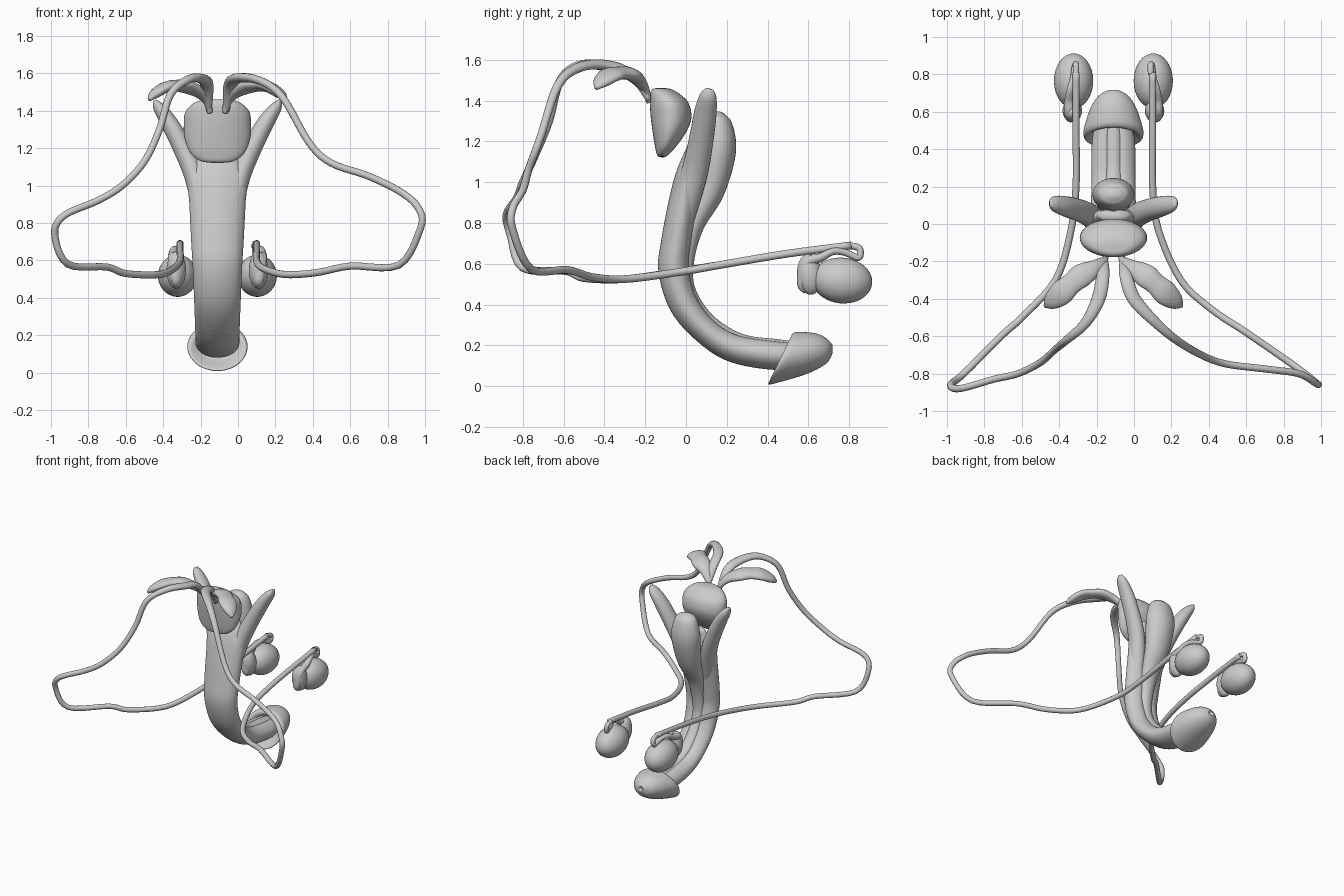
import bpy, bmesh, math
from mathutils import Vector, Quaternion

CX = -0.11   # mid-plane of the anatomical model


def smooth_rows(rows, n):
    """Catmull-Rom interpolation through rows of numbers."""
    out = []
    pad = [rows[0]] + list(rows) + [rows[-1]]
    for i in range(1, len(pad) - 2):
        p0, p1, p2, p3 = pad[i - 1:i + 3]
        for k in range(n):
            t = k / n
            out.append([0.5 * (2 * b + (c - a) * t + (2 * a - 5 * b + 4 * c - d) * t * t
                               + (3 * b - a - 3 * c + d) * t ** 3)
                        for a, b, c, d in zip(p0, p1, p2, p3)])
    out.append(list(rows[-1]))
    return out


def skin(name, rings):
    """Closed surface over a list of rings."""
    bm = bmesh.new()
    loops = [[bm.verts.new(p) for p in r] for r in rings]
    n = len(loops[0])
    for a, b in zip(loops, loops[1:]):
        for j in range(n):
            bm.faces.new((a[j], a[(j + 1) % n], b[(j + 1) % n], b[j]))
    bm.faces.new(loops[0][::-1])
    bm.faces.new(loops[-1])
    bmesh.ops.recalc_face_normals(bm, faces=bm.faces)
    for f in bm.faces:
        f.smooth = True
    me = bpy.data.meshes.new(name)
    bm.to_mesh(me)
    bm.free()
    ob = bpy.data.objects.new(name, me)
    bpy.context.collection.objects.link(ob)
    return ob


def tube(name, rows, ref=(1, 0, 0), sides=24, steps=6, notch=0.0):
    """Swept ellipse; rows are x, y, z, side radius, depth radius."""
    rows = smooth_rows(rows, steps)
    pts = [Vector(r[:3]) for r in rows]
    side, prev, rings = Vector(ref), None, []
    for i, p in enumerate(pts):
        t = (pts[min(i + 1, len(pts) - 1)] - pts[max(i - 1, 0)]).normalized()
        if prev:
            side = prev.rotation_difference(t) @ side
        side = (side - t * side.dot(t)).normalized()
        nrm = t.cross(side)
        prev = t
        rs, rd = max(rows[i][3], .003), max(rows[i][4], .003)
        ring = []
        for j in range(sides):
            a = 2 * math.pi * j / sides
            cut = 1 - notch * math.exp(-(math.cos(a) / 0.3) ** 2) if math.sin(a) < 0 else 1
            ring.append(p + side * rs * math.cos(a) + nrm * rd * math.sin(a) * cut)
        rings.append(ring)
    return skin(name, rings)


def ball(name, loc, radii, tilt=0):
    bpy.ops.mesh.primitive_uv_sphere_add(segments=32, ring_count=20, location=loc)
    ob = bpy.context.object
    ob.name = name
    ob.scale = radii
    ob.rotation_euler = (tilt, 0, 0)
    bpy.ops.object.shade_smooth()


def circle(n=40):
    return [(math.cos(2 * math.pi * j / n), math.sin(2 * math.pi * j / n)) for j in range(n)]


# Main shaft, grooved along its rear side
body = [(.05, 1.2, .08, .03), (.02, 1.05, .155, .065), (-.01, .9, .15, .075),
        (-.045, .7, .14, .078), (-.055, .565, .132, .08), (-.005, .40, .125, .076),
        (.105, .268, .12, .069), (.24, .188, .117, .073), (.44, .155, .115, .075),
        (.55, .16, .09, .06)]
# With the path going down, the cross product of travel and x points to -y
tube("shaft", [(CX, *r) for r in body], sides=48, notch=.35)

# Central column with its bulb
column = [(.158, 1.347, .012, .01), (.157, 1.335, .05, .035), (.155, 1.30, .085, .065),
          (.16, 1.2, .11, .085), (.15, 1.1, .108, .085), (.115, .95, .09, .07),
          (.035, .78, .065, .05), (-.005, .6, .05, .043), (.01, .46, .047, .04),
          (.108, .315, .047, .04), (.265, .218, .047, .04), (.45, .19, .047, .04),
          (.56, .18, .04, .035)]
tube("bulb_column", [(CX, *r) for r in column], sides=32)

# Bell-shaped tip: y, z, x radius, z radius, shear
tip = [(.50, .14, .09, .07, .45), (.465, .133, .135, .105, .48), (.462, .134, .152, .122, .48),
       (.475, .137, .16, .128, .47), (.50, .142, .16, .125, .43), (.55, .15, .147, .115, .33),
       (.61, .16, .127, .1, .2), (.66, .168, .1, .08, .1), (.695, .174, .068, .055, 0),
       (.714, .18, .03, .028, 0), (.715, .182, .015, .017, 0), (.69, .182, .007, .01, 0)]
skin("bell_tip", [[(CX + rx * c, y + k * rz * s, z + rz * s) for c, s in circle()]
                  for y, z, rx, rz, k in smooth_rows(tip, 4)])

# Gland: z, y, x radius, y radius
gland = [(1.122, -.115, .03, .008), (1.132, -.115, .09, .026), (1.175, -.10, .145, .052),
         (1.25, -.08, .175, .084), (1.32, -.073, .18, .1), (1.39, -.083, .173, .094),
         (1.435, -.105, .135, .07), (1.457, -.12, .085, .042), (1.461, -.125, .02, .012)]
skin("gland", [[(CX + rx * c, y + ry * s, z) for c, s in circle()]
               for z, y, rx, ry in smooth_rows(gland, 4)])

# Paired parts
for s, tag in ((-1, "left"), (1, "right")):
    def mir(rows):
        return [(CX + s * r[0], *r[1:]) for r in rows]

    # Flaring root of the shaft
    tube("root_" + tag, mir([(.335, .115, 1.455, .008, .02), (.315, .108, 1.42, .03, .042),
                             (.26, .095, 1.34, .045, .055), (.19, .075, 1.21, .052, .06),
                             (.125, .045, 1.06, .055, .065), (.085, 0, .9, .055, .065),
                             (.06, -.03, .72, .04, .04)]))
    # Leaf-shaped vesicle
    tube("vesicle_" + tag, mir([(.04, -.18, 1.39, .012, .015), (.055, -.20, 1.45, .025, .02),
                                (.10, -.235, 1.50, .045, .028), (.17, -.275, 1.53, .064, .032),
                                (.225, -.32, 1.535, .058, .03), (.28, -.37, 1.525, .066, .03),
                                (.335, -.415, 1.49, .045, .025), (.365, -.44, 1.46, .01, .01)]),
         ref=(s, .9, 0))
    # Oval body and the lobe ahead of it
    ball("oval_" + tag, (CX + s * .213, .765, .518), (.105, .148, .112), -.1)
    ball("oval_lobe_" + tag, (CX + s * .22, .605, .548), (.052, .06, .1), .1)
    # Coiled tube over the oval
    tube("coil_" + tag, mir([(.20, .80, .69, .016, .016), (.20, .85, .675, .017, .017),
                             (.205, .845, .63, .017, .017), (.215, .78, .655, .017, .017),
                             (.23, .72, .66, .02, .018), (.235, .66, .63, .028, .022),
                             (.23, .59, .60, .035, .03), (.22, .57, .50, .03, .025),
                             (.22, .59, .46, .01, .01)]), sides=12)

# Long duct on each side: thick flattened start, then thin loop
ducts = {
    "left": [(-.155, -.18, 1.40), (-.165, -.27, 1.53), (-.19, -.40, 1.57), (-.26, -.53, 1.57),
             (-.36, -.62, 1.49), (-.42, -.67, 1.3), (-.5, -.74, 1.13), (-.62, -.80, 1.0),
             (-.75, -.83, .92), (-.93, -.88, .84), (-.98, -.86, .74), (-.91, -.80, .58),
             (-.7, -.59, .565), (-.6, -.5, .53), (-.42, -.3, .525), (-.34, -.05, .56),
             (-.31, .2, .6), (-.31, .5, .65), (-.31, .81, .69)],
    "right": [(-.06, -.18, 1.40), (-.045, -.27, 1.53), (.0, -.40, 1.575), (.12, -.53, 1.56),
              (.24, -.63, 1.47), (.38, -.71, 1.23), (.5, -.75, 1.12), (.7, -.775, 1.05),
              (.88, -.80, .96), (.97, -.85, .87), (.975, -.85, .77), (.86, -.76, .575),
              (.6, -.58, .57), (.42, -.46, .535), (.25, -.3, .525), (.13, -.03, .56),
              (.1, .2, .6), (.1, .5, .65), (.1, .81, .69)],
}
thick = [(.014, .014), (.034, .022), (.037, .024), (.028, .022), (.022, .02)]
for tag, pts in ducts.items():
    rows = [(*p, *(thick[i] if i < len(thick) else (.019, .019))) for i, p in enumerate(pts)]
    tube("duct_" + tag, rows, sides=14, steps=5)
